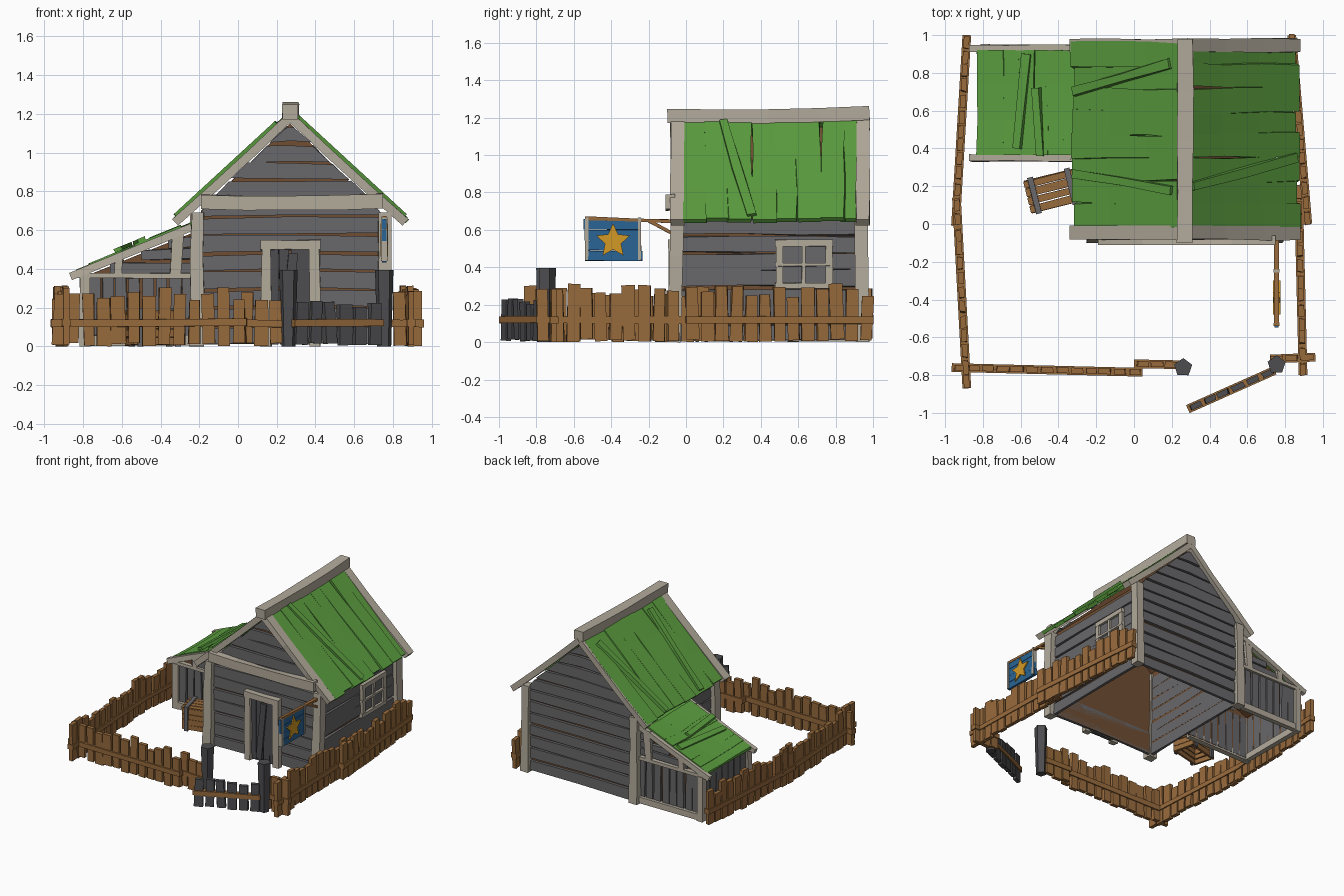
import bpy, bmesh, math, random
from mathutils import Vector as V

if "Cube" in bpy.data.objects:
    bpy.data.objects.remove(bpy.data.objects["Cube"])

random.seed(7)
COLORS = {
    "pale timber": (0.45, 0.405, 0.33), "grey plank": (0.14, 0.136, 0.143),
    "dark grey plank": (0.075, 0.075, 0.08), "brown backing": (0.16, 0.075, 0.032),
    "fence wood": (0.31, 0.145, 0.045), "roof green": (0.105, 0.34, 0.05),
    "sign blue": (0.023, 0.127, 0.30), "star gold": (0.65, 0.32, 0.018),
}
MATS = {}
for name, c in COLORS.items():
    MATS[name] = bpy.data.materials.new(name)
    MATS[name].diffuse_color = (*c, 1)
X, Y, Z = V((1, 0, 0)), V((0, 1, 0)), V((0, 0, 1))
rnd = random.uniform


def finish(bm, name, mat):
    bmesh.ops.recalc_face_normals(bm, faces=bm.faces)
    me = bpy.data.meshes.new(name)
    bm.to_mesh(me)
    bm.free()
    me.materials.append(MATS[mat])
    ob = bpy.data.objects.new(name, me)
    bpy.context.collection.objects.link(ob)


def beam(bm, p0, p1, w, t, side, jit=0.004, seg=1, sag=0.0):
    """Rough board from p0 to p1: w wide along side, t thick, sagging in z."""
    p0, p1 = V(p0), V(p1)
    d = (p1 - p0).normalized()
    s = (side - d * side.dot(d)).normalized()
    n = d.cross(s)
    rings = []
    for i in range(seg + 1):
        f = i / seg
        c = p0.lerp(p1, f) - Z * sag * 4 * f * (1 - f)
        k = 1 + rnd(-jit, jit) / max(w, 0.02)
        rings.append([bm.verts.new(c + s * (a * w / 2 * k + rnd(-jit, jit)) + n * b * t / 2)
                      for a, b in ((-1, -1), (1, -1), (1, 1), (-1, 1))])
    for r, q in zip(rings, rings[1:]):
        for j in range(4):
            bm.faces.new((r[j], r[(j + 1) % 4], q[(j + 1) % 4], q[j]))
    bm.faces.new(rings[0])
    bm.faces.new(rings[-1][::-1])


def prism(bm, pts, off, skip=()):
    """Extrude a polygon by off; edges listed in skip stay open."""
    a = [bm.verts.new(p) for p in pts]
    b = [bm.verts.new(V(p) + V(off)) for p in pts]
    bm.faces.new(a)
    bm.faces.new(b[::-1])
    for i in range(len(a)):
        if i not in skip:
            j = (i + 1) % len(a)
            bm.faces.new((a[i], a[j], b[j], b[i]))


CX = 0.27                       # ridge line
LEFT, RIGHT, FRONT, BACK = -0.19, 0.73, -0.03, 0.93


def half(z):                    # half width of the gable wall at height z
    return min(0.475, max(0.015, (1.15 - z) / 0.95))


# Hollow brown shell behind the wall planks, open below
bm = bmesh.new()
prism(bm, [(LEFT, FRONT, 0.015), (RIGHT, FRONT, 0.015), (RIGHT, FRONT, 0.7),
           (CX, FRONT, 1.15), (LEFT, FRONT, 0.7)], (0, BACK - FRONT, 0), skip=(0,))
finish(bm, "house_shell", "brown backing")

# Horizontal wall planks
bm = bmesh.new()
rows = 12
for i in range(rows):
    z0 = 0.015 + i * 0.094
    for y, o in ((FRONT, -0.022), (BACK, 0.022)):
        a, b, c, e = (rnd(-0.008, 0.008) for _ in range(4))
        zt = z0 + 0.082
        prism(bm, [(CX - half(z0), y, z0 + a), (CX, y, z0 + rnd(0, 0.012)), (CX + half(z0), y, z0 + b),
                   (CX + half(zt), y, zt + c), (CX, y, zt + rnd(0, 0.01)),
                   (CX - half(zt), y, zt + e)], (0, o, 0))
    if z0 < 0.6:
        for x in (LEFT - 0.01, RIGHT + 0.01):
            beam(bm, (x, FRONT, z0 + 0.04 + rnd(-.008, .008)),
                 (x, BACK, z0 + 0.04 + rnd(-.008, .008)), 0.084, 0.022, Z, 0.006, 3)
finish(bm, "wall_planks", "grey plank")

# Corner posts, front beam, ridge and rake boards
bm = bmesh.new()
for x in (-0.213, 0.755):
    for y in (-0.045, 0.935):
        out = -0.02 if y < 0 else 0.01
        beam(bm, (x, y + out, 0), (x + rnd(-.008, .008), y, 0.69), 0.068, 0.072, X, 0.006, 3)
finish(bm, "corner_posts", "pale timber")

bm = bmesh.new()
beam(bm, (-0.19, -0.085, 0.75), (0.75, -0.085, 0.75), 0.075, 0.05, Z, 0.005, 4, 0.012)
finish(bm, "front_beam", "pale timber")

bm = bmesh.new()
beam(bm, (CX, -0.1, 1.21), (CX, 0.98, 1.225), 0.085, 0.075, X, 0.004, 4, 0.01)
finish(bm, "ridge_beam", "pale timber")

bm = bmesh.new()
for s in (-1, 1):
    for y in (-0.045, 0.945):
        beam(bm, (CX, y, 1.185), (CX + s * 0.595, y, 0.64), 0.072, 0.045, Y, 0.004, 3, 0.006)
finish(bm, "rake_boards", "pale timber")

# Green roof boards running down the slope, plus loose ones on top
bm = bmesh.new()
n = 8
for s in (-1, 1):
    for i in range(n):
        y = 0.05 + i * 0.85 / (n - 1)
        up = rnd(-0.004, 0.01)
        beam(bm, (CX, y + rnd(-.01, .01), 1.195 + up),
             (CX + s * rnd(0.575, 0.605), y + rnd(-.01, .01), 0.648 + up), 0.128, 0.026, Y, 0.008, 3, 0.006)


def on_roof(x, y, h=0.024):
    return (x, y, 1.195 - 0.92 * abs(x - CX) + h)


for a, b in (((0.19, 0.85), (-0.32, 0.70)), ((0.20, 0.18), (-0.32, 0.27)), ((0.31, 0.2), (0.86, 0.35))):
    beam(bm, on_roof(*a), on_roof(*b), 0.05, 0.025, Y, 0.006, 2)
finish(bm, "main_roof_boards", "roof green")

# Door and its frame
bm = bmesh.new()
for i in range(4):
    x = 0.185 + i * 0.058
    beam(bm, (x, -0.058, 0.01), (x + rnd(-.008, .008), -0.058, 0.50), 0.052, 0.025, X, 0.004)
beam(bm, (0.24, -0.078, 0.03), (0.285, -0.078, 0.48), 0.045, 0.015, X)
finish(bm, "door", "dark grey plank")
bm = bmesh.new()
for x in (0.145, 0.395):
    beam(bm, (x, -0.07, 0), (x, -0.07, 0.51), 0.052, 0.045, X, 0.005, 2)
beam(bm, (0.115, -0.072, 0.525), (0.425, -0.072, 0.525), 0.052, 0.05, Z, 0.004, 2)
finish(bm, "door_frame", "pale timber")

# Side window
bm = bmesh.new()
beam(bm, (0.752, 0.5, 0.415), (0.752, 0.77, 0.415), 0.22, 0.014, Z, 0)
finish(bm, "window_panes", "grey plank")
bm = bmesh.new()
for y, w in ((0.5, 0.035), (0.63, 0.018), (0.765, 0.035)):
    beam(bm, (0.76, y, 0.29), (0.76, y, 0.535), w, 0.03, Y, 0.003)
for z, w in ((0.3, 0.032), (0.415, 0.018), (0.53, 0.035)):
    beam(bm, (0.762, 0.475, z), (0.762, 0.785, z), w, 0.03, Z, 0.003)
finish(bm, "window_frame", "pale timber")

# Lean-to: hollow shell, planks, timbers, roof
bm = bmesh.new()
prism(bm, [(-0.78, 0.37, 0.015), (-0.2, 0.37, 0.015), (-0.2, 0.37, 0.6), (-0.78, 0.37, 0.365)],
      (0, 0.54, 0), skip=(0,))
finish(bm, "lean_to_shell", "brown backing")

bm = bmesh.new()
for y in (0.362, 0.918):
    for i in range(8):
        x = -0.74 + i * 0.069
        beam(bm, (x, y, 0.02), (x + rnd(-.006, .006), y, 0.355), 0.058, 0.02, X, 0.005)
    for z, x0 in ((0.41, -0.66), (0.475, -0.5), (0.535, -0.36)):
        beam(bm, (x0, y, z - 0.005), (-0.2, y, z + rnd(-.008, .008)), 0.052, 0.02, Z, 0.004)
for i in range(7):
    y = 0.41 + i * 0.077
    beam(bm, (-0.788, y, 0.02), (-0.788, y, 0.35), 0.066, 0.02, Y, 0.005)
finish(bm, "lean_to_planks", "grey plank")

bm = bmesh.new()
for y in (0.35, 0.93):
    beam(bm, (-0.84, y, 0.365), (-0.23, y, 0.365), 0.026, 0.035, Z, 0.002)
    beam(bm, (-0.80, y, 0.03), (-0.23, y, 0.03), 0.05, 0.04, Z, 0.003)
    beam(bm, (-0.79, y, 0), (-0.79, y, 0.36), 0.05, 0.045, X, 0.004)
    beam(bm, (-0.62, y, 0.37), (-0.615, y, 0.45), 0.045, 0.035, X, 0.003)
    beam(bm, (-0.325, y, 0.37), (-0.31, y, 0.6), 0.055, 0.035, X, 0.004)
    beam(bm, (-0.865, y, 0.36), (-0.24, y, 0.615), 0.036, 0.04, Y, 0.003, 3)
beam(bm, (-0.79, 0.35, 0.03), (-0.79, 0.93, 0.03), 0.05, 0.04, Z, 0.003)
finish(bm, "lean_to_frame", "pale timber")

bm = bmesh.new()
slope = V((0.6, 0, 0.245)).normalized()
for i in range(8):
    x = -0.795 + i * 0.077
    z = 0.405 + (x + 0.795) * 0.41 + rnd(-0.004, 0.005)
    beam(bm, (x + rnd(-.01, .01), 0.365, z), (x + rnd(-.01, .01), 0.92, z), 0.092, 0.022, slope, 0.007, 3, 0.006)
beam(bm, (-0.62, 0.4, 0.5), (-0.57, 0.9, 0.52), 0.045, 0.02, slope, 0.005)
beam(bm, (-0.5, 0.36, 0.55), (-0.52, 0.72, 0.54), 0.045, 0.02, slope, 0.005)
finish(bm, "lean_to_roof_boards", "roof green")

# Hanging sign with a star on each side
SX = 0.755
bm = bmesh.new()
beam(bm, (SX, -0.03, 0.645), (SX, -0.54, 0.662), 0.02, 0.026, Z, 0.002, 2)
beam(bm, (SX, -0.2, 0.65), (SX, -0.06, 0.575), 0.018, 0.02, Z, 0.001)
finish(bm, "sign_arm", "fence wood")
bm = bmesh.new()
for i in range(4):
    z = 0.46 + i * 0.056
    beam(bm, (SX, -0.55 + rnd(0, .012), z), (SX, -0.23 - rnd(0, .012), z), 0.053, 0.022, Z, 0.003)
finish(bm, "sign_board", "sign blue")
bm = bmesh.new()
for y in (-0.532, -0.248):
    beam(bm, (SX, y, 0.44), (SX, y, 0.665), 0.016, 0.032, Y, 0.002)
finish(bm, "sign_straps", "pale timber")
bm = bmesh.new()
for s in (-1, 1):
    pts = []
    for k in range(10):
        r, a = (0.095, 0.045)[k % 2], math.pi / 2 + k * math.pi / 5
        pts.append((SX + s * 0.011, -0.39 + r * math.cos(a), 0.54 + r * math.sin(a)))
    prism(bm, pts, (s * 0.009, 0, 0))
finish(bm, "sign_star", "star gold")


# Picket fence: pickets with a rail running through them
def fence(name, a, b, mat="fence wood", lo=0.235, hi=0.315):
    a, b = V((*a, 0)), V((*b, 0))
    d = (b - a).normalized()
    count = round((b - a).length / 0.08)
    pickets, rail = bmesh.new(), bmesh.new()
    for i in range(count):
        p = a.lerp(b, (i + 0.5) / count)
        top = p + Z * rnd(lo, hi) + d * rnd(-0.01, 0.01)
        beam(pickets, p + Z * rnd(0, 0.02), top, rnd(0.058, 0.07), 0.03, d, 0.005)
    beam(rail, a + Z * 0.12, b + Z * rnd(0.115, 0.13), 0.038, 0.046, Z, 0.003, 2)
    finish(pickets, name + "_pickets", mat)
    finish(rail, name + "_rail", "fence wood")


fence("fence_left_back", (-0.945, -0.01), (-0.885, 1.0))
fence("fence_left_front", (-0.94, 0.14), (-0.885, -0.87))
fence("fence_front", (-0.965, -0.76), (0.045, -0.785))
fence("fence_front_short", (0.0, -0.74), (0.24, -0.745))
fence("fence_right_front", (0.895, -0.8), (0.87, 0.2))
fence("fence_right_back", (0.92, 0.0), (0.835, 1.0))
fence("fence_right_corner", (0.72, -0.715), (0.96, -0.705))
fence("gate", (0.285, -0.98), (0.745, -0.775), "dark grey plank", 0.2, 0.26)

# Five-sided gate posts, tapered
bm = bmesh.new()
for x, y in ((0.26, -0.76), (0.755, -0.745)):
    lower, upper = [[bm.verts.new((x + r * math.cos(k * 1.2566 + 0.3), y + r * math.sin(k * 1.2566 + 0.3), z))
                     for k in range(5)] for r, z in ((0.038, 0), (0.05, 0.395))]
    bm.faces.new(lower)
    bm.faces.new(upper)
    for k in range(5):
        bm.faces.new((lower[k], lower[(k + 1) % 5], upper[(k + 1) % 5], upper[k]))
finish(bm, "gate_posts", "dark grey plank")

# Crate beside the house
ca = math.radians(14)
u, v = V((math.cos(ca), math.sin(ca), 0)), V((-math.sin(ca), math.cos(ca), 0))
c = V((-0.43, 0.175, 0))
bm = bmesh.new()
for i in range(4):
    o = c + v * (-0.066 + i * 0.044) + Z * 0.175
    beam(bm, o - u * 0.14, o + u * 0.14, 0.039, 0.02, v, 0.003)
for s in (-1, 1):
    for i in range(4):
        o = c + Z * (0.025 + i * 0.043)
        beam(bm, o + v * s * 0.08 - u * 0.135, o + v * s * 0.08 + u * 0.135, 0.038, 0.018, Z, 0.003)
        beam(bm, o + u * s * 0.125 - v * 0.08, o + u * s * 0.125 + v * 0.08, 0.038, 0.018, Z, 0.003)
finish(bm, "crate", "fence wood")
bm = bmesh.new()
for s in (-1, 1):
    o = c + u * s * 0.1
    beam(bm, o - v * 0.098 + Z * 0.188, o + v * 0.098 + Z * 0.188, 0.03, 0.012, u, 0.001)
    for q in (-1, 1):
        beam(bm, o + v * q * 0.093, o + v * q * 0.093 + Z * 0.19, 0.03, 0.012, u, 0.001)
finish(bm, "crate_bands", "grey plank")

for m in bpy.data.materials:
    if m.users and not m.is_grease_pencil:
        m.use_nodes = True
        m.node_tree.nodes["Principled BSDF"].inputs["Base Color"].default_value = m.diffuse_color
